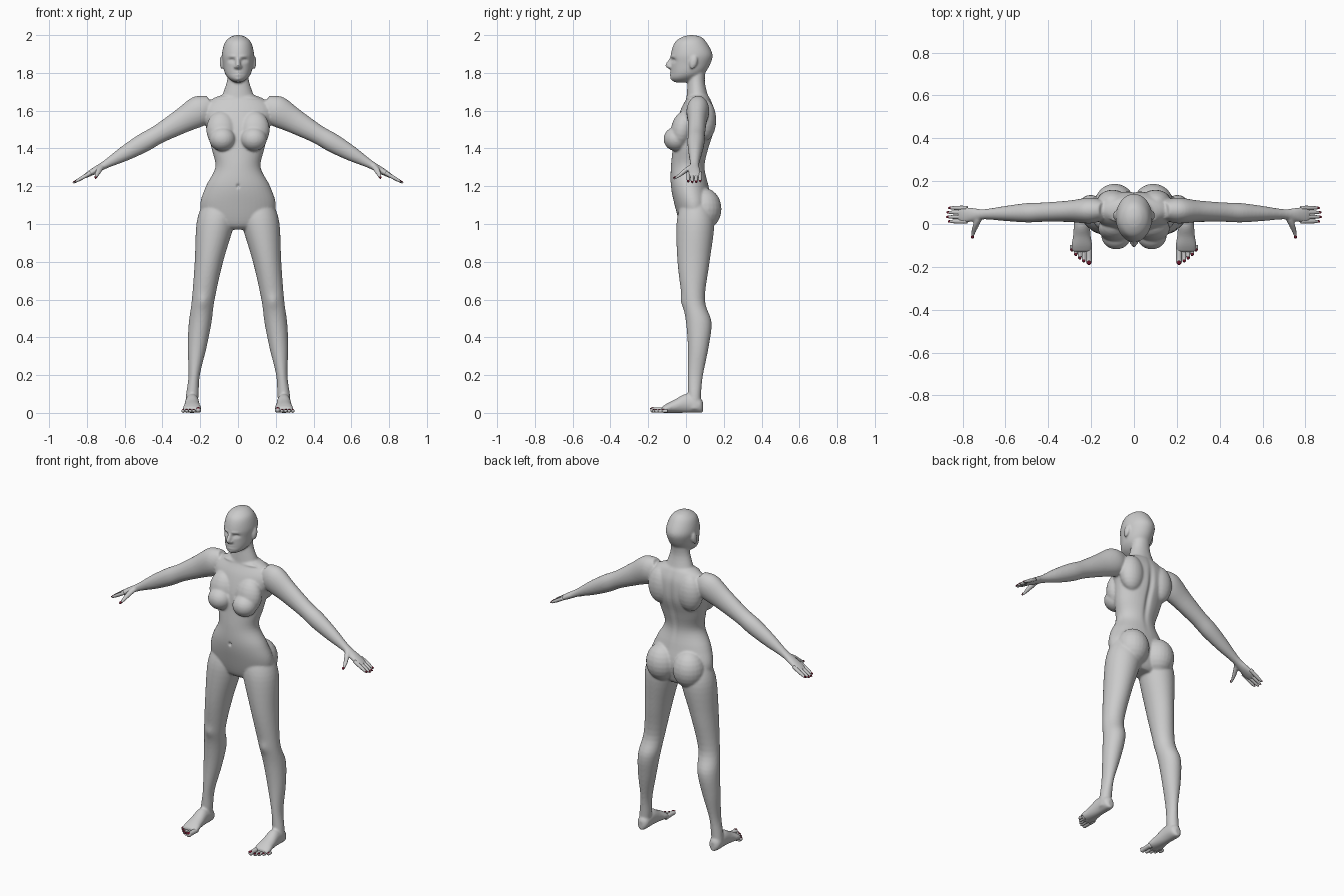
import bpy, bmesh, math
from mathutils import Vector, Matrix

cube = bpy.data.objects.get("Cube")
if cube:
    bpy.data.objects.remove(cube, do_unlink=True)


def make_material(name, colour):
    material = bpy.data.materials.new(name)
    material.use_nodes = True
    material.diffuse_color = colour
    shader = material.node_tree.nodes["Principled BSDF"]
    shader.inputs["Base Color"].default_value = colour
    return material


GREY = make_material("plain grey", (.6, .6, .6, 1))
RED = make_material("dark red", (.2, .01, .03, 1))
ACROSS, DEEP, UP = Vector((1, 0, 0)), Vector((0, 1, 0)), Vector((0, 0, 1))


def smooth_path(points, steps):
    """Catmull-Rom interpolation of tuples of any length."""
    points = [Vector(point) for point in points]
    padded = [points[0], *points, points[-1]]
    path = []
    for before, start, end, after in zip(padded, padded[1:], padded[2:], padded[3:]):
        leave, arrive = (end - before) / 2, (after - start) / 2
        for step in range(steps):
            t = step / steps
            ease = t * t * (3 - 2 * t)
            path.append(start.lerp(end, ease) + leave * (t * (1 - t) ** 2)
                        - arrive * (t * t * (1 - t)))
    return path + [points[-1]]


def loft(mesh, sections, u, v, sides=40, steps=5):
    """Skin elliptical rings; a section is x, y, z, radius along u, radius along v."""
    rings = []
    for x, y, z, wide, thick in smooth_path(sections, steps):
        ring = []
        for index in range(sides):
            angle = math.tau * index / sides
            offset = u * wide * math.cos(angle) + v * thick * math.sin(angle)
            ring.append(mesh.verts.new(Vector((x, y, z)) + offset))
        rings.append(ring)
    faces = [mesh.faces.new(rings[0]), mesh.faces.new(rings[-1])]
    for low, high in zip(rings, rings[1:]):
        for index in range(sides):
            last = index - 1
            faces.append(mesh.faces.new((low[last], low[index], high[index], high[last])))
    bmesh.ops.recalc_face_normals(mesh, faces=faces)


def column(mesh, rows, centre_x=lambda z: 0):
    """Stack level rings given as height, half width, front y and back y."""
    sections = [(centre_x(z), (front + back) / 2, z, half, (back - front) / 2)
                for z, half, front, back in rows]
    loft(mesh, sections, ACROSS, DEEP)


def ball(mesh, centre, radii, tilt=0, axis='X', segments=24):
    matrix = (Matrix.Translation(centre) @ Matrix.Rotation(tilt, 4, axis)
              @ Matrix.Diagonal((*radii, 1)))
    bmesh.ops.create_uvsphere(mesh, u_segments=segments, v_segments=segments // 2,
                              radius=1, matrix=matrix)


def finish(name, mesh, material):
    data = bpy.data.meshes.new(name)
    mesh.to_mesh(data)
    mesh.free()
    data.materials.append(material)
    data.shade_smooth()
    result = bpy.data.objects.new(name, data)
    bpy.context.scene.collection.objects.link(result)
    return result


def add_nail(name, centre, radii, tilt, axis):
    mesh = bmesh.new()
    ball(mesh, centre, radii, tilt, axis, segments=12)
    finish(name, mesh, RED)


def arm_height(x):
    return 1.715 - .57 * x


# Torso, neck and head
body = bmesh.new()
column(body, [(1.69, .06, .01, .11), (1.66, .14, 0, .13), (1.6, .19, -.03, .15),
              (1.5, .16, -.06, .15), (1.4, .14, -.07, .12), (1.3, .12, -.08, .1),
              (1.2, .17, -.08, .12), (1.1, .2, -.06, .14), (1, .17, -.03, .12),
              (.97, .08, 0, .1)])
column(body, [(1.84, .05, .02, .11), (1.75, .06, .01, .1), (1.64, .1, 0, .13)])
column(body, [(2, .01, .02, .04), (1.99, .04, -.02, .08), (1.96, .07, -.06, .11),
              (1.9, .085, -.08, .14), (1.85, .08, -.08, .13), (1.8, .07, -.08, .1),
              (1.77, .05, -.08, .06), (1.75, .02, -.06, .02)])

# Nose
column(body, [(1.88, .01, -.085, -.06), (1.84, .013, -.11, -.07), (1.82, .01, -.09, -.07)])

for side in (1, -1):
    # Nostril, ear, chest, shoulder blade and hip masses
    ball(body, (side * .013, -.083, 1.832), (.01, .012, .008))
    ball(body, (side * .087, .04, 1.855), (.01, .02, .035), -.25)
    ball(body, (side * .083, -.053, 1.45), (.07, .066, .064))
    ball(body, (side * .088, -.02, 1.5), (.08, .06, .1), -.2)
    ball(body, (side * .1, .1, 1.55), (.075, .06, .11))
    ball(body, (side * .09, .096, 1.08), (.094, .092, .11))

    # Leg
    column(body, [(1.1, .09, -.03, .13), (1, .1, -.05, .15), (.8, .075, -.045, .125),
                  (.6, .06, -.02, .1), (.48, .06, 0, .135), (.35, .05, .01, .12),
                  (.2, .03, .01, .09), (.1, .033, .01, .08), (.02, .033, .01, .08)],
           lambda z: side * (.25 - .08 * z - .05 * z * z))

    # Foot, resting on the ground
    foot = [(.09, .015, .06), (.07, .034, .08), (0, .037, .1), (-.06, .042, .07),
            (-.1, .049, .05), (-.13, .045, .03)]
    loft(body, [(side * .243, y, height / 2, half, height / 2) for y, half, height in foot],
         ACROSS, UP)

    # Arm and palm
    lean = Vector((side / 2, 0, .87))
    arm = [(.14, .04, .05), (.2, .06, .08), (.3, .05, .065), (.42, .045, .05),
           (.5, .045, .05), (.6, .035, .04), (.7, .024, .022), (.76, .033, .018),
           (.8, .038, .013), (.82, .03, .008)]
    loft(body, [(side * x, .07 - .035 * x, arm_height(x), wide, thick)
                for x, wide, thick in arm], DEEP, lean)

    # Thumb
    thumb = [(.715, .035, 1.31, .014), (.735, 0, 1.285, .016), (.75, -.04, 1.255, .011),
             (.755, -.065, 1.24, .007)]
    loft(body, [(side * x, y, z, radius, radius) for x, y, z, radius in thumb], ACROSS, UP)

# Fuse the masses into one smooth skin
person = finish("body", body, GREY)
fuse = person.modifiers.new("fuse", 'REMESH')
fuse.mode = 'VOXEL'
fuse.voxel_size = .006
soften = person.modifiers.new("soften", 'SMOOTH')
soften.iterations = 6
bpy.context.view_layer.update()
evaluated = person.evaluated_get(bpy.context.evaluated_depsgraph_get())
skin = bpy.data.meshes.new_from_object(evaluated)
person.modifiers.clear()
person.data = skin
skin.materials.clear()
skin.materials.append(GREY)


def press(x, z, reach_x, reach_z, push, front=True):
    """Push the skin along y around a point, on both sides, with a soft falloff."""
    for vertex in skin.vertices:
        place = vertex.co
        if (place.y < .03) == front and abs(place.z - z) < reach_z * 3:
            distance = math.hypot((abs(place.x) - x) / reach_x, (place.z - z) / reach_z)
            place.y += push * math.exp(-distance ** 2)


# Sculpted face and body details
press(x=.033, z=1.866, reach_x=.017, reach_z=.01, push=.014)  # eye sockets
press(x=.034, z=1.863, reach_x=.01, reach_z=.005, push=-.006)  # eyelids
press(x=.03, z=1.888, reach_x=.02, reach_z=.006, push=-.004)  # brow
press(x=0, z=1.795, reach_x=.018, reach_z=.012, push=-.007)  # lips
press(x=0, z=1.795, reach_x=.022, reach_z=.003, push=.007)  # mouth line
press(x=0, z=1.765, reach_x=.016, reach_z=.01, push=-.004)  # chin
press(x=.1, z=1.668, reach_x=.05, reach_z=.008, push=-.008)  # collarbones
press(x=0, z=1.2, reach_x=.007, reach_z=.01, push=.012)  # navel
press(x=.185, z=.59, reach_x=.03, reach_z=.035, push=-.008)  # kneecaps
press(x=0, z=1.45, reach_x=.016, reach_z=.15, push=-.012, front=False)  # spine
skin.shade_smooth()

for side, label in ((1, "left"), (-1, "right")):
    # Fingers
    lean = Vector((side / 2, 0, .87))
    for index in range(4):
        y = .012 + .021 * index
        reach = .875 - .008 * abs(index - 1.4)
        finger = bmesh.new()
        loft(finger, [(side * x, y, arm_height(x), radius, radius) for x, radius in
                      ((.78, .01), (.82, .01), (reach - .01, .007), (reach, .003))],
             DEEP, lean, sides=14)
        finish(f"{label}_finger_{index}", finger, GREY)
        add_nail(f"{label}_finger_nail_{index}",
                 (side * (reach - .003), y, arm_height(reach) + .006),
                 (.01, .006, .003), side * .55, 'Y')
    add_nail(f"{label}_thumb_nail", (side * .754, -.06, 1.247), (.007, .01, .004), .5, 'X')

    # Toes
    for index in range(5):
        big = index == 0
        radius = .0145 if big else .0095
        x = side * (.21 if big else .216 + .0185 * index)
        tip = -.188 + .007 * index + .002 * index * index
        toe = bmesh.new()
        loft(toe, [(x, y, radius * 1.05, radius * scale, radius * scale) for y, scale in
                   ((-.1, 1), (tip + .03, .9), (tip + .01, .95), (tip, .4))],
             ACROSS, UP, sides=14)
        finish(f"{label}_toe_{index}", toe, GREY)
        add_nail(f"{label}_toe_nail_{index}", (x, tip + .007, radius * 1.8),
                 (radius * .7, radius * .75, .003), .3, 'X')
